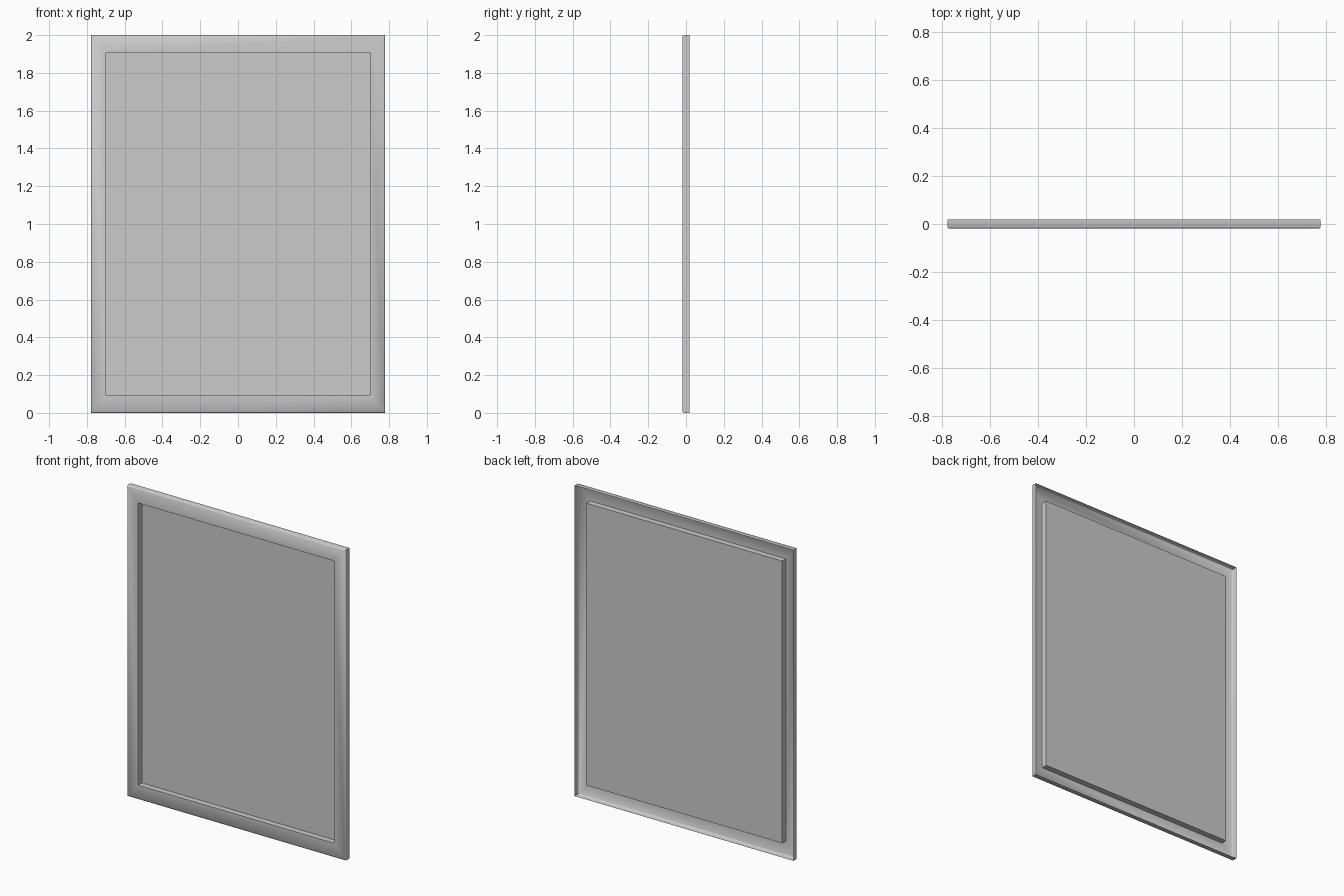
import bpy, bmesh
from math import radians

if "Cube" in bpy.data.objects:
    bpy.data.objects.remove(bpy.data.objects["Cube"])

HALF_W, HEIGHT = 0.779, 2.0
BACK, FRONT = 0.019, -0.019
BEVEL = 0.006
BORDER_X, BORDER_Z = 0.081, 0.092


def ring(bm, dx, dz, y):
    """Rectangle of vertices inset from the outer size, at depth y."""
    x, z0, z1 = HALF_W - dx, dz, HEIGHT - dz
    return [bm.verts.new((px, y, pz)) for px, pz in
            ((-x, z0), (x, z0), (x, z1), (-x, z1))]


def sheet(name, profile, fill=False):
    """Join successive rectangles into a thin pressed sheet."""
    bm = bmesh.new()
    rings = [ring(bm, *p) for p in profile]
    for a, b in zip(rings, rings[1:]):
        for i in range(4):
            j = (i + 1) % 4
            bm.faces.new((a[i], a[j], b[j], b[i]))
    if fill:
        bm.faces.new(rings[-1])
    mesh = bpy.data.meshes.new(name)
    bm.to_mesh(mesh)
    bm.free()
    ob = bpy.data.objects.new(name, mesh)
    bpy.context.collection.objects.link(ob)
    bpy.ops.object.select_all(action='DESELECT')
    ob.select_set(True)
    bpy.context.view_layer.objects.active = ob
    bpy.ops.object.shade_smooth_by_angle(angle=radians(50))
    return ob


# Border: open-backed outer lip, softened front edge, flat face
sheet("frame_border", [
    (0, 0, BACK),
    (0, 0, FRONT + BEVEL),
    (BEVEL, BEVEL, FRONT),
    (BORDER_X, BORDER_Z, FRONT),
])

# Recessed panel: walls running back from the border, closed at the rear
sheet("recessed_panel", [
    (BORDER_X, BORDER_Z, FRONT),
    (BORDER_X, BORDER_Z, BACK),
], fill=True)
